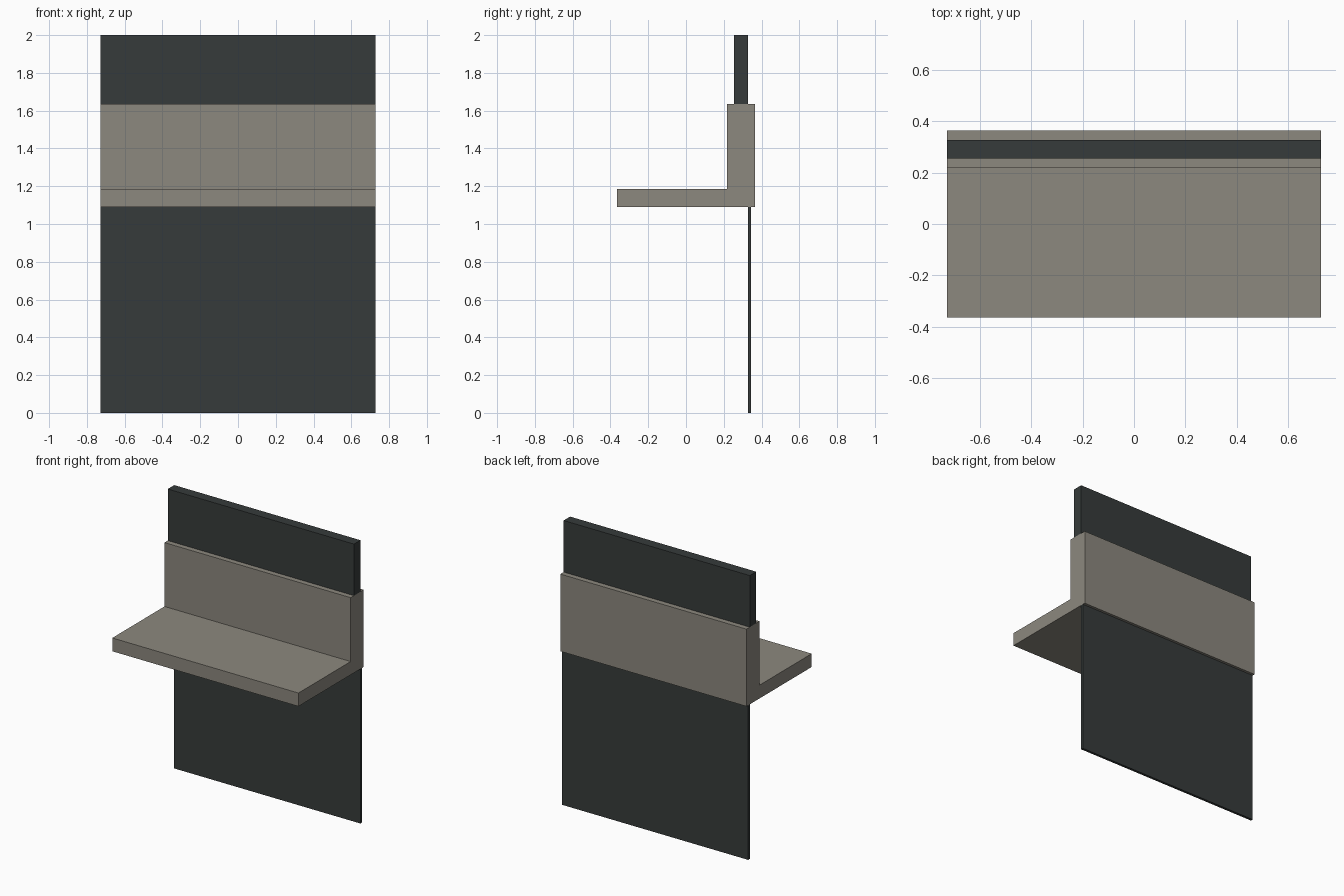
import bpy

if "Cube" in bpy.data.objects:
    bpy.data.objects.remove(bpy.data.objects["Cube"])

HALF_WIDTH = 0.727


def material(name, color):
    mat = bpy.data.materials.new(name)
    mat.diffuse_color = (*color, 1.0)
    mat.use_nodes = True
    mat.node_tree.nodes["Principled BSDF"].inputs["Base Color"].default_value = mat.diffuse_color
    return mat


def extrude_profile(name, profile, mat):
    """Extrude a (y, z) outline, listed counter-clockwise, across the full width."""
    n = len(profile)
    verts = [(x, y, z) for x in (-HALF_WIDTH, HALF_WIDTH) for y, z in profile]
    faces = [tuple(reversed(range(n))), tuple(range(n, 2 * n))]
    faces += [(i, (i + 1) % n, (i + 1) % n + n, i + n) for i in range(n)]
    mesh = bpy.data.meshes.new(name)
    mesh.from_pydata(verts, [], faces)
    mesh.materials.append(mat)
    obj = bpy.data.objects.new(name, mesh)
    bpy.context.collection.objects.link(obj)
    return obj


def rectangle(y0, y1, z0, z1):
    return [(y0, z0), (y1, z0), (y1, z1), (y0, z1)]


stone = material("warm grey stone", (0.262, 0.246, 0.209))
dark = material("dark slate", (0.037, 0.044, 0.043))

# L-shaped ledge with thick upstand
extrude_profile("ledge", [(-0.364, 1.091), (0.364, 1.091), (0.364, 1.636),
                          (0.218, 1.636), (0.218, 1.185), (-0.364, 1.185)], stone)

# Upper panel standing on the upstand
extrude_profile("upper_panel", rectangle(0.255, 0.327, 1.636, 2.0), dark)

# Thin lower panel reaching the floor
extrude_profile("lower_panel", rectangle(0.327, 0.345, 0.0, 1.091), dark)
